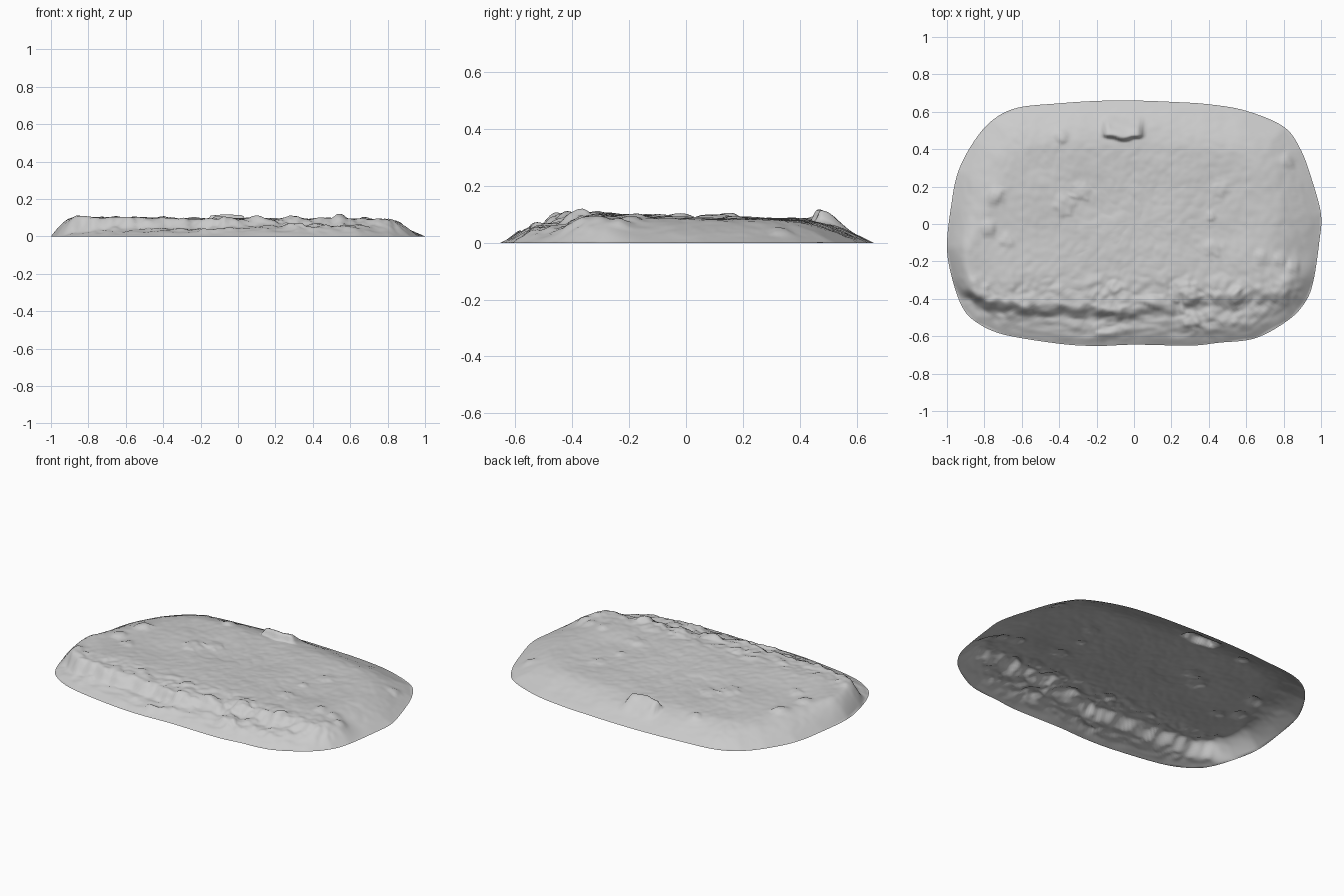
import bpy, bmesh
from math import pi, sin, exp
from mathutils import Vector, noise

if "Cube" in bpy.data.objects:
    bpy.data.objects.remove(bpy.data.objects["Cube"])

# Rim outline, seen from above
RIM = [(1, .05), (.95, .24), (.89, .4), (.8, .52), (.6, .605), (.4, .64), (.2, .653),
       (0, .66), (-.2, .658), (-.4, .645), (-.62, .622), (-.75, .56), (-.85, .45),
       (-.94, .28), (-.98, .08), (-1, -.13), (-.97, -.3), (-.92, -.44), (-.85, -.52),
       (-.7, -.59), (-.4, -.64), (-.2, -.652), (0, -.645), (.3, -.65), (.45, -.635),
       (.65, -.61), (.83, -.51), (.92, -.41), (.96, -.3), (.99, -.1)]
# Foot of the front ledge: x, y
LEDGE = [(-1, -.33), (-.85, -.41), (-.6, -.46), (-.2, -.49), (.15, -.48), (.5, -.45), (1, -.43)]
# Loose stones: x, y, radius, height
STONES = [(-.39, .47, .04, .015), (-.74, .15, .05, .018), (-.78, -.02, .045, .015),
          (-.68, -.09, .04, .01), (-.37, .10, .06, .01), (-.28, .17, .05, .01),
          (.46, .19, .05, .01), (.41, .04, .03, .01), (.82, .34, .04, .01),
          (.30, -.38, .06, .018), (.55, -.39, .05, .02), (.30, -.52, .06, .02),
          (.78, -.19, .04, .014), (.85, -.23, .04, .015), (-.10, -.34, .04, .013),
          (-.17, -.60, .04, .015), (.10, -.42, .04, .013), (-.86, -.34, .06, .012),
          (-.05, -.47, .05, .015), (.42, -.13, .05, .01), (.68, -.18, .04, .01)]


def smooth(t):
    t = min(1, max(0, t))
    return t * t * (3 - 2 * t)


def ramp(t):
    return sin(min(1, max(0, t)) * pi / 2)


def lerp_table(table, x):
    for (x0, y0), (x1, y1) in zip(table, table[1:]):
        if x <= x1:
            return y0 + (y1 - y0) * max(0, x - x0) / (x1 - x0)
    return table[-1][1]


def catmull(points, steps):
    n, out = len(points), []
    p = [Vector(q) for q in points]
    for i in range(n):
        a, b, c, d = p[i - 1], p[i], p[(i + 1) % n], p[(i + 2) % n]
        for k in range(steps):
            t = k / steps
            out.append(.5 * (2 * b + (c - a) * t + (2 * a - 5 * b + 4 * c - d) * t * t
                             + (3 * b - a - 3 * c + d) * t ** 3))
    return out


def rim_distance(p):
    best = 9
    for i, a in enumerate(RIM):
        a = Vector(a)
        e = Vector(RIM[(i + 1) % len(RIM)]) - a
        t = min(1, max(0, (p - a).dot(e) / e.length_squared))
        best = min(best, (a + e * t - p).length)
    return best


def height(x, y):
    d = rim_distance(Vector((x, y)))
    v = Vector((x, y, .3))
    # flank width: steep at the front left, gentle on the right and back
    left = .10 + .14 * smooth((y + .25) / .5)
    width = left + (.26 - left) * smooth((x + .9) / .7) + .03 * smooth((x - .5) / .5)
    top = .094 - .006 * x - .009 * smooth((y + .25) / .35) - .005 * smooth((y - .1) / .4)
    main = top * ramp(d / width)
    # front bench below a broken ledge, strongest on the left
    wob = .04 * noise.noise(Vector((x * 7, y * 3, 1))) + .025 * noise.noise(Vector((x * 20, y * 8, 2)))
    soft = .08 + .06 * smooth((x + .1) / .4)
    step = smooth((y - lerp_table(LEDGE, x) - wob + .04) / soft)
    bench = (.043 + .012 * smooth((x + .1) / .4)) * ramp(d / .14)
    front = bench + (max(main, top * ramp(d / .16)) - bench) * step
    z = main + (front - main) * smooth((-.15 - y) / .15)
    # surface roughness: broad undulation everywhere, rubble along the front
    inner = smooth(d / .09)
    z += inner * .007 * noise.noise(v * 4.5)
    rough = .004 + .013 * smooth((-.22 - y) / .18)
    cells = noise.noise(v * 15 + Vector((7, 1, 0)))
    z += inner * rough * (noise.noise(v * 8) * .6 + abs(cells) * .9 - .2 + noise.noise(v * 32) * .4)
    # stones
    for sx, sy, r, h in STONES:
        q = ((x - sx) ** 2 + (y - sy) ** 2) / (r * r)
        if q < 3:
            q *= 1 + .8 * noise.noise(v * 30)
            z += .9 * h * inner * exp(-q * q * 2)
    # large boulder at the back: abrupt front face, gentle back
    by = y - .45 - 2 * (x + .06) ** 2 - .01 * noise.noise(v * 25)
    side = smooth((.12 - abs(x + .06)) / .04)
    z += .043 * side * smooth((by + .01) / .025) * (1 - smooth((by - .015) / .13))
    return max(0, z) if d > 1e-3 else 0


# Rock ground: an open relief sheet made of rings shrinking from the rim
outline = catmull(RIM, 10)
RINGS = 90
bm = bmesh.new()
rings = []
for k in range(RINGS):
    s = 1 - (k / RINGS) ** 1.15
    rings.append([bm.verts.new((p.x * s, p.y * s, height(p.x * s, p.y * s) if k else 0))
                  for p in outline])
n = len(outline)
for a, b in zip(rings, rings[1:]):
    for i in range(n):
        j = (i + 1) % n
        bm.faces.new((a[i], a[j], b[j], b[i]))
centre = bm.verts.new((0, 0, height(0, 0)))
for i in range(n):
    bm.faces.new((rings[-1][i], rings[-1][(i + 1) % n], centre))
for face in bm.faces:
    face.smooth = True
mesh = bpy.data.meshes.new("rock_ground")
bm.to_mesh(mesh)
bm.free()
rock = bpy.data.objects.new("rock_ground", mesh)
bpy.context.collection.objects.link(rock)
